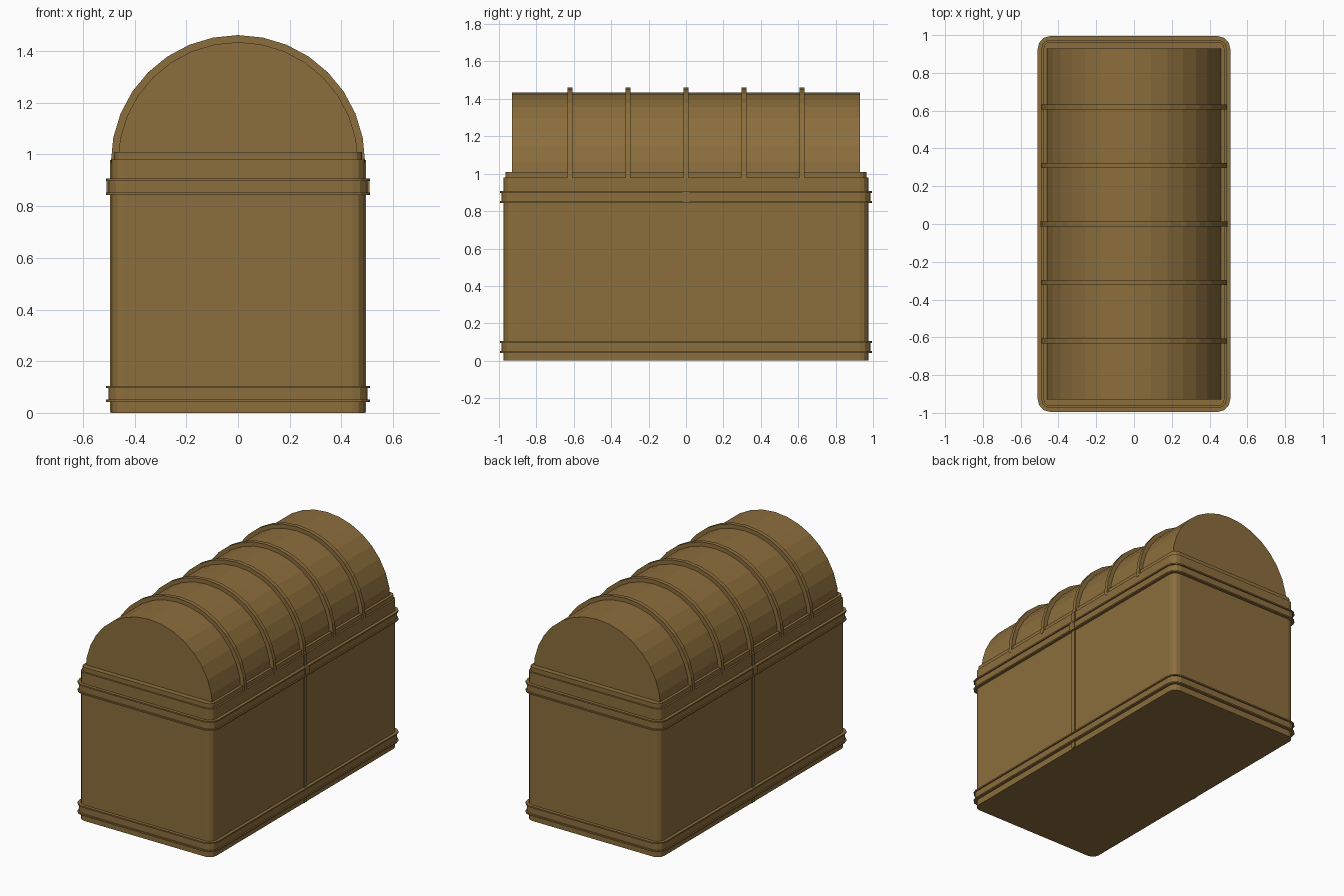
import bpy, bmesh
from math import pi, sin, cos

if "Cube" in bpy.data.objects:
    bpy.data.objects.remove(bpy.data.objects["Cube"])

wood = bpy.data.materials.new("wood")
wood.diffuse_color = (0.26, 0.155, 0.045, 1)
wood.use_nodes = True
wood.node_tree.nodes["Principled BSDF"].inputs["Base Color"].default_value = wood.diffuse_color


def finish(name, bm):
    bmesh.ops.recalc_face_normals(bm, faces=bm.faces)
    mesh = bpy.data.meshes.new(name)
    bm.to_mesh(mesh)
    bm.free()
    mesh.materials.append(wood)
    ob = bpy.data.objects.new(name, mesh)
    bpy.context.collection.objects.link(ob)
    return ob


def outline(hx, hy, r, n=3):
    """Rounded rectangle, counter-clockwise."""
    pts = []
    for k, (sx, sy) in enumerate([(1, 1), (-1, 1), (-1, -1), (1, -1)]):
        for i in range(n + 1):
            a = pi / 2 * (k + i / n)
            pts.append((sx * (hx - r) + r * cos(a), sy * (hy - r) + r * sin(a)))
    return pts


def rounded_stack(name, profile, corner=0.047):
    """Capped loft through (outward offset, z) steps of the chest outline."""
    bm = bmesh.new()
    rings = [[bm.verts.new((x, y, z)) for x, y in outline(0.49 + d, 0.975 + d, corner + d)]
             for d, z in profile]
    for a, b in zip(rings, rings[1:]):
        for i in range(len(a)):
            j = (i + 1) % len(a)
            bm.faces.new((a[i], a[j], b[j], b[i]))
    bm.faces.new(rings[0])
    bm.faces.new(rings[-1])
    return finish(name, bm)


def arch(name, radius, y, half_width, base, centre=0.97, n=16):
    """Half-round barrel section with straight feet."""
    pts = [(radius, base)]
    pts += [(radius * cos(pi * i / n), centre + radius * sin(pi * i / n)) for i in range(n + 1)]
    pts += [(-radius, base)]
    bm = bmesh.new()
    face = bm.faces.new([bm.verts.new((x, y - half_width, z)) for x, z in pts])
    ext = bmesh.ops.extrude_face_region(bm, geom=[face], use_keep_orig=True)
    moved = [v for v in ext["geom"] if isinstance(v, bmesh.types.BMVert)]
    bmesh.ops.translate(bm, verts=moved, vec=(0, 2 * half_width, 0))
    return finish(name, bm)


def block(name, centre, size):
    bm = bmesh.new()
    bmesh.ops.create_cube(bm, size=1)
    bmesh.ops.scale(bm, verts=bm.verts, vec=size)
    bmesh.ops.translate(bm, verts=bm.verts, vec=centre)
    return finish(name, bm)


# Chest body with the stepped rim under the lid
rounded_stack("chest_body", [(0, 0), (0, 0.98), (-0.011, 0.98), (-0.011, 1.01)])

# Channel-shaped bands around the body
for name, z in (("lower_band", 0.042), ("upper_band", 0.844)):
    rounded_stack(name, [(-0.01, z), (0.02, z), (0.02, z + 0.009), (0.011, z + 0.009),
                         (0.011, z + 0.054), (0.02, z + 0.054), (0.02, z + 0.063),
                         (-0.01, z + 0.063)])

# Barrel lid and its raised ribs
arch("barrel_lid", 0.465, 0, 0.93, 0.96)
for i in range(-2, 3):
    arch("lid_rib", 0.492, i * 0.31, 0.0135, 0.965)

# Centre straps on both long sides
for side in (-1, 1):
    block("centre_strap", (side * 0.488, 0, 0.49), (0.016, 0.03, 0.976))
    block("band_clasp", (side * 0.498, 0, 0.875), (0.02, 0.04, 0.054))
